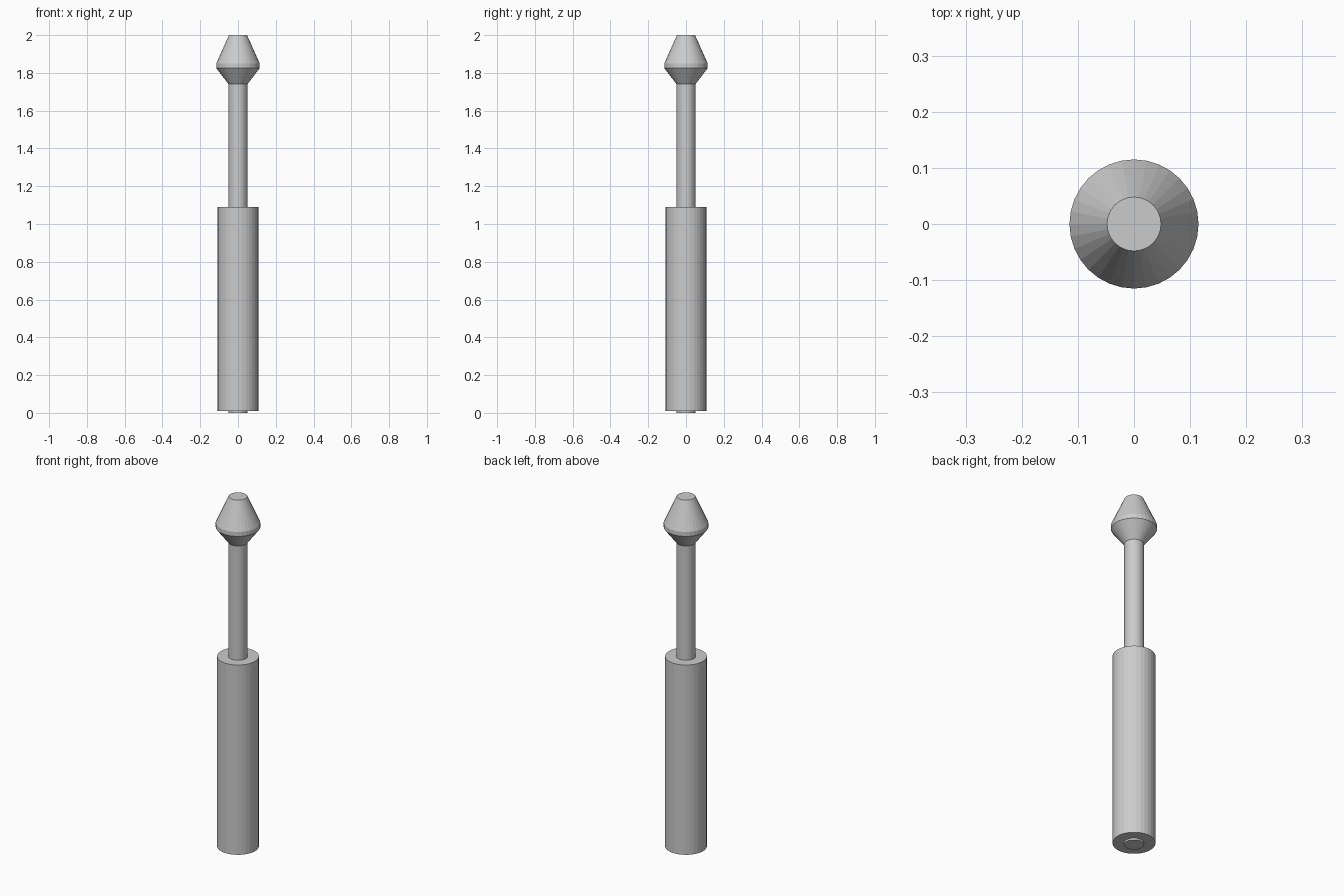
import bpy
import math

cube = bpy.data.objects.get("Cube")
if cube:
    bpy.data.objects.remove(cube, do_unlink=True)

SIDES = 32

grey = bpy.data.materials.new("light_grey")
grey.use_nodes = True
colour = (0.6, 0.6, 0.6, 1)
grey.diffuse_color = colour
grey.node_tree.nodes["Principled BSDF"].inputs["Base Color"].default_value = colour


def lathe(name, profile):
    """Closed solid of revolution from (radius, height) pairs, bottom to top."""
    verts = [(r * math.cos(math.tau * i / SIDES), r * math.sin(math.tau * i / SIDES), z)
             for r, z in profile for i in range(SIDES)]
    faces = [(k * SIDES + i, k * SIDES + (i + 1) % SIDES,
              (k + 1) * SIDES + (i + 1) % SIDES, (k + 1) * SIDES + i)
             for k in range(len(profile) - 1) for i in range(SIDES)]
    faces.append(tuple(reversed(range(SIDES))))
    faces.append(tuple(range(len(verts) - SIDES, len(verts))))
    mesh = bpy.data.meshes.new(name)
    mesh.from_pydata(verts, [], faces)
    mesh.materials.append(grey)
    obj = bpy.data.objects.new(name, mesh)
    bpy.context.collection.objects.link(obj)
    return obj


# Thick lower sleeve
lathe("handle", [(0.108, 0.01), (0.108, 1.09)])

# Thin rod through the sleeve, flaring into the tapered head
lathe("rod_and_head", [(0.05, 0), (0.05, 1.74), (0.115, 1.825),
                       (0.115, 1.85), (0.048, 2.0)])
